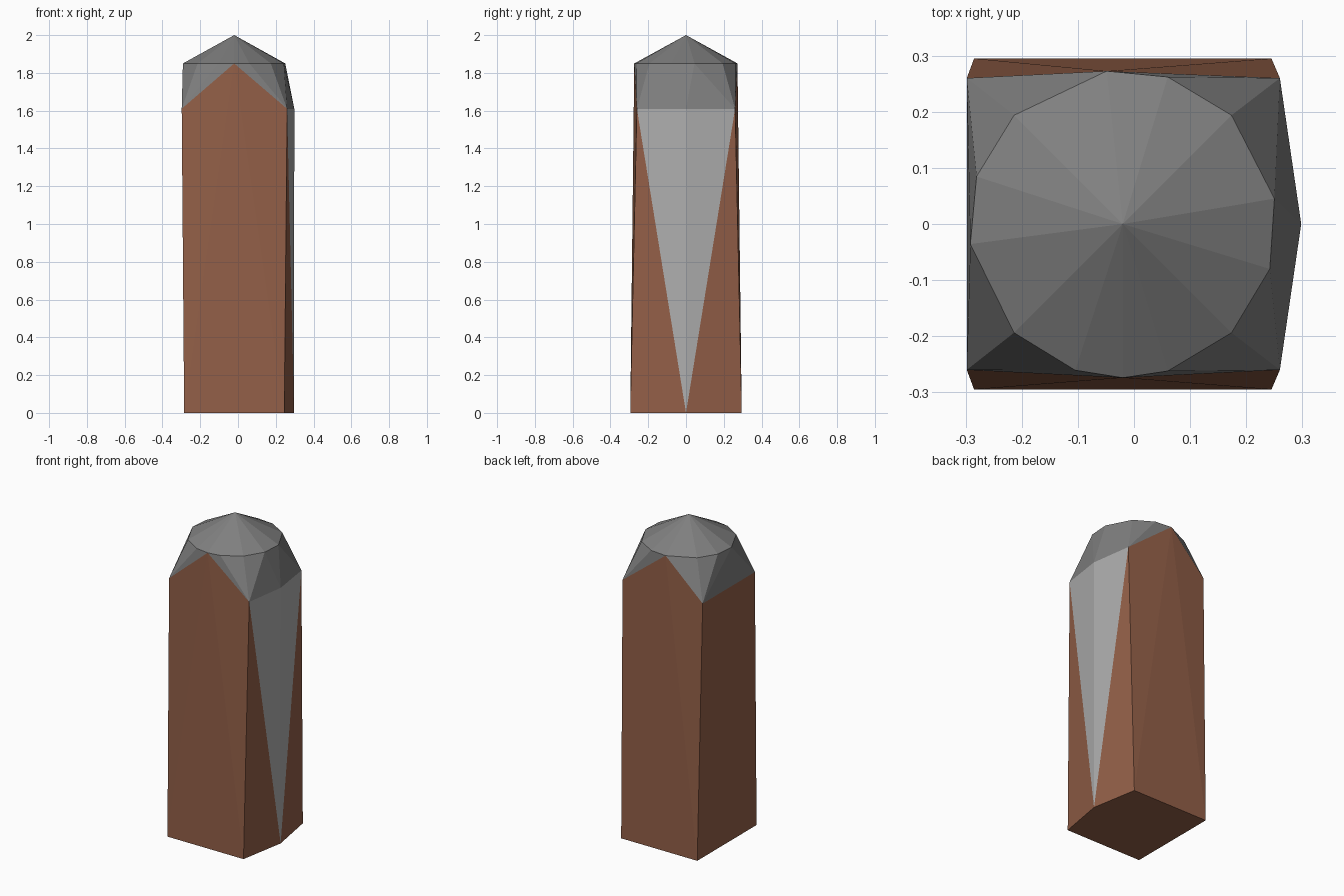
import bpy
import bmesh
from math import radians, cos, sin

default = bpy.data.objects.get("Cube")
if default:
    bpy.data.objects.remove(default, do_unlink=True)


def material(name, color):
    mat = bpy.data.materials.new(name)
    mat.use_nodes = True
    mat.diffuse_color = (*color, 1)
    bsdf = next(n for n in mat.node_tree.nodes if n.type == 'BSDF_PRINCIPLED')
    bsdf.inputs["Base Color"].default_value = (*color, 1)
    return mat


brown = material("brown wood", (0.29, 0.115, 0.064))
pale = material("light grey", (0.42, 0.42, 0.42))
dark = material("dark grey", (0.215, 0.215, 0.215))


def build(name, faces, mats):
    """Flat-shaded mesh from (points, material slot) pairs, welded together."""
    bm = bmesh.new()
    for points, slot in faces:
        bm.faces.new([bm.verts.new(p) for p in points]).material_index = slot
    bmesh.ops.remove_doubles(bm, verts=bm.verts, dist=0.0005)
    bmesh.ops.recalc_face_normals(bm, faces=bm.faces)
    mesh = bpy.data.meshes.new(name)
    bm.to_mesh(mesh)
    bm.free()
    for mat in mats:
        mesh.materials.append(mat)
    obj = bpy.data.objects.new(name, mesh)
    bpy.context.collection.objects.link(obj)
    return obj


# Key heights, and the cap rim: a round of 13 uneven steps starting at the front
SHOULDER, RIM, AXIS, RADIUS = 1.61, 1.85, -0.02, 0.274
angles = [-90, -73, -45, -17, 9.5, 45, 73, 96, 135, 162, 187.5, 225, 252]
rim = [(AXIS + RADIUS * cos(radians(a)), RADIUS * sin(radians(a)), RIM)
       for a in angles]


# Five-sided outlines, counter-clockwise from the front left-hand corner
def outline(x0, x1, xmid, y, z):
    return [(x0, -y, z), (x1, -y, z), (xmid, 0, z), (x1, y, z), (x0, y, z)]


foot = outline(-0.285, 0.245, 0.297, 0.295, 0)
shoulder = outline(-0.298, 0.26, 0.298, 0.26, SHOULDER)
front_peak, back_peak = rim[0], rim[7]

# Post: base, and the plain wall
post = [(foot, 0), ([foot[4], foot[0], shoulder[0], shoulder[4]], 0)]

# Gabled front and back walls
for a, b, peak in ((0, 1, front_peak), (3, 4, back_peak)):
    post += [([foot[a], foot[b], peak], 0),
             ([foot[a], peak, shoulder[a]], 0),
             ([foot[b], shoulder[b], peak], 0)]

# Side wall with the pale wedge between two brown triangles
for corner in (1, 3):
    post += [([foot[corner], foot[2], shoulder[corner]], 0),
             ([foot[2], shoulder[2], shoulder[corner]], 1)]
build("post", post, [brown, pale])

# Cap: cone on top of the rim
apex = (AXIS, 0, 2)
cap = [([rim[i], rim[(i + 1) % 13], apex], 0) for i in range(13)]

# Cap: each shoulder corner fans out to its stretch of the rim
spans = [(10, 13), (0, 3), (3, 4), (4, 7), (7, 10)]
for corner, (start, end) in zip(shoulder, spans):
    cap += [([corner, rim[i], rim[(i + 1) % 13]], 0)
            for i in range(start, end)]

# Cap: triangles closing the gaps between neighbouring fans
for a, b, r in ((1, 2, 3), (2, 3, 4), (4, 0, 10)):
    cap.append(([shoulder[a], shoulder[b], rim[r]], 0))
build("cap", cap, [dark])
